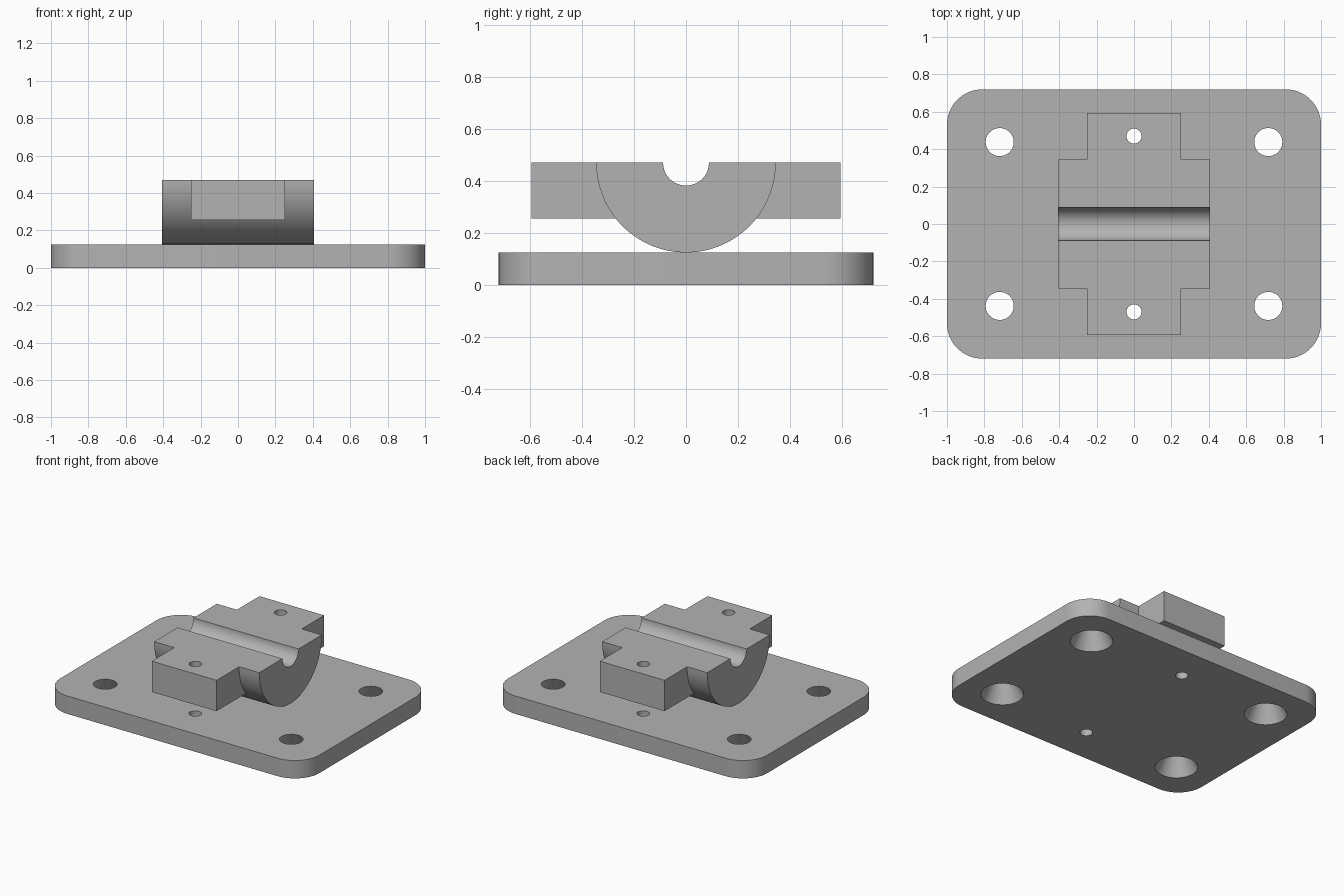
import bpy
import bmesh
from math import cos, sin, pi, radians

if "Cube" in bpy.data.objects:
    bpy.data.objects.remove(bpy.data.objects["Cube"], do_unlink=True)

grey = bpy.data.materials.new("plain grey")
grey.use_nodes = True
colour = (0.45, 0.45, 0.45, 1)
grey.diffuse_color = colour
grey.node_tree.nodes["Principled BSDF"].inputs["Base Color"].default_value = colour


def arc(cx, cy, r, start, end, steps):
    angles = [radians(start + (end - start) * i / steps) for i in range(steps + 1)]
    return [(cx + r * cos(a), cy + r * sin(a)) for a in angles]


def make(name, bm):
    bmesh.ops.recalc_face_normals(bm, faces=bm.faces)
    mesh = bpy.data.meshes.new(name)
    bm.to_mesh(mesh)
    bm.free()
    mesh.materials.append(grey)
    ob = bpy.data.objects.new(name, mesh)
    bpy.context.collection.objects.link(ob)
    return ob


def prism(name, outline, place, depth):
    """Extrude a 2D outline; place() turns each point into 3D."""
    bm = bmesh.new()
    face = bm.faces.new([bm.verts.new(place(*p)) for p in outline])
    new = bmesh.ops.extrude_face_region(bm, geom=[face])["geom"]
    verts = [g for g in new if isinstance(g, bmesh.types.BMVert)]
    bmesh.ops.translate(bm, verts=verts, vec=depth)
    return make(name, bm)


def pin(name, x, y, z0, z1, r0, r1):
    """Upright round cutter, optionally tapered."""
    bm = bmesh.new()
    bmesh.ops.create_cone(bm, cap_ends=True, segments=48, radius1=r0, radius2=r1, depth=z1 - z0)
    bmesh.ops.translate(bm, verts=bm.verts, vec=(x, y, (z0 + z1) / 2))
    return make(name, bm)


def combine(ob, tool, operation):
    """Apply a boolean and discard the tool."""
    mod = ob.modifiers.new("bool", 'BOOLEAN')
    mod.operation = operation
    mod.solver = 'EXACT'
    mod.object = tool
    bpy.ops.object.select_all(action='DESELECT')
    bpy.context.view_layer.objects.active = ob
    ob.select_set(True)
    bpy.ops.object.modifier_apply(modifier=mod.name)
    bpy.data.objects.remove(tool, do_unlink=True)


def smooth(ob):
    bpy.ops.object.select_all(action='DESELECT')
    bpy.context.view_layer.objects.active = ob
    ob.select_set(True)
    bpy.ops.object.shade_smooth_by_angle(angle=radians(20))


# Base plate with rounded corners
base_top, deck = 0.125, 0.47
corner = 0.19
cx, cy = 1 - corner, 0.72 - corner
outline = (arc(cx, cy, corner, 0, 90, 16) + arc(-cx, cy, corner, 90, 180, 16)
           + arc(-cx, -cy, corner, 180, 270, 16) + arc(cx, -cy, corner, 270, 360, 16))
base = prism("base_plate", outline, lambda x, y: (x, y, 0), (0, 0, base_top))

# Tapered mounting holes, wider below, and small adjuster holes
over = 0.02
slope = (0.135 - 0.075) / base_top
for sy in (-1, 1):
    for sx in (-1, 1):
        combine(base, pin("mount_cutter", sx * 0.718, sy * 0.438, -over, base_top + over,
                          0.135 + slope * over, 0.075 - slope * over), 'DIFFERENCE')
    combine(base, pin("screw_cutter", 0, sy * 0.47, -over, base_top + over, 0.04, 0.04), 'DIFFERENCE')

# Half-round rocker with a round groove along its flat top
half = 0.405
profile = arc(0, deck, 0.345, 180, 360, 64) + arc(0, deck, 0.088, 360, 180, 32)
rocker = prism("rocker", profile, lambda y, z: (-half, y, z), (2 * half, 0, 0))

# Arms reaching out of the rocker, front and back
for sy in (-1, 1):
    lo, hi = sorted((sy * 0.15, sy * 0.593))
    arm = prism("arm", [(-0.25, lo), (0.25, lo), (0.25, hi), (-0.25, hi)],
                lambda x, y: (x, y, 0.255), (0, 0, deck - 0.255))
    combine(rocker, arm, 'UNION')
    combine(rocker, pin("screw_cutter", 0, sy * 0.47, 0.2, 0.55, 0.04, 0.04), 'DIFFERENCE')

for ob in (base, rocker):
    smooth(ob)
